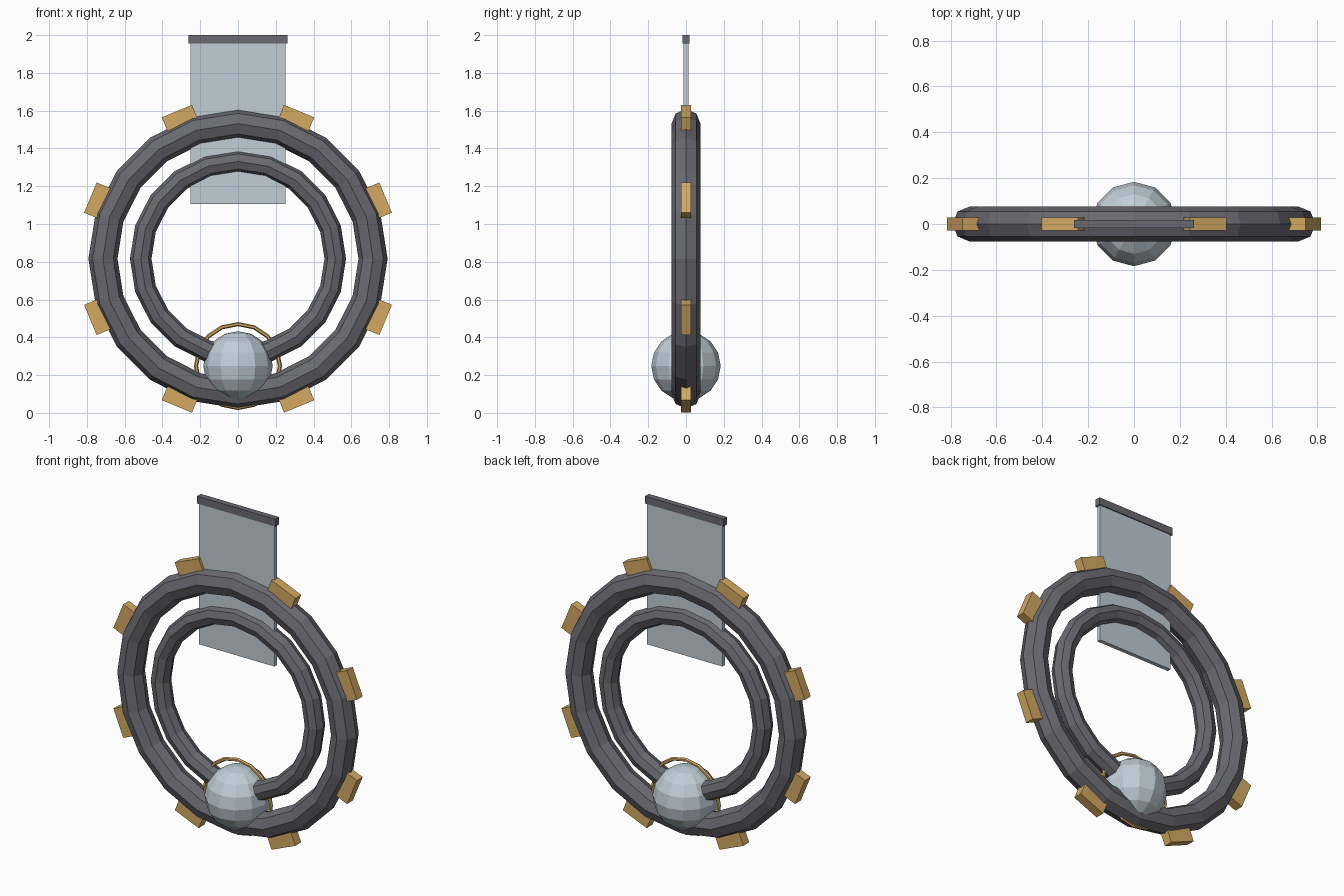
import bpy
import math

if "Cube" in bpy.data.objects:
    bpy.data.objects.remove(bpy.data.objects["Cube"])

CENTRE_Z = 0.816   # shared centre of the two big rings
BALL_Z = 0.248     # centre of the ball and its thin band


def material(name, rgb):
    mat = bpy.data.materials.new(name)
    mat.diffuse_color = (*rgb, 1.0)
    mat.use_nodes = True
    mat.node_tree.nodes["Principled BSDF"].inputs["Base Color"].default_value = mat.diffuse_color
    return mat


dark_metal = material("dark_metal", (0.142, 0.142, 0.165))
gold = material("gold", (0.65, 0.395, 0.12))
pale_glass = material("pale_glass", (0.53, 0.61, 0.675))


def finish(name, mat):
    obj = bpy.context.object
    obj.name = name
    obj.data.materials.append(mat)
    return obj


def ring(name, z, major, minor, segments, sides, mat):
    bpy.ops.mesh.primitive_torus_add(
        location=(0, 0, z), rotation=(math.pi / 2, 0, 0),
        major_radius=major, minor_radius=minor,
        major_segments=segments, minor_segments=sides)
    return finish(name, mat)


def box(name, location, size, mat, turn=0.0):
    bpy.ops.mesh.primitive_cube_add(size=1, location=location, rotation=(0, turn, 0))
    bpy.context.object.scale = size
    return finish(name, mat)


# Two concentric upright rings
ring("outer_ring", CENTRE_Z, 0.715, 0.077, 20, 8, dark_metal)
ring("inner_ring", CENTRE_Z, 0.515, 0.057, 20, 8, dark_metal)

# Faceted ball at the bottom with a thin gold band around it
bpy.ops.mesh.primitive_uv_sphere_add(segments=12, ring_count=8, radius=0.184,
                                     location=(0, 0, BALL_Z))
finish("ball", pale_glass)
ring("ball_band", BALL_Z, 0.222, 0.011, 16, 6, gold)

# Eight gold blocks around the rim
for i in range(8):
    a = math.radians(22.5 + 45 * i)
    r = 0.806
    box(f"rim_block_{i + 1}", (r * math.sin(a), 0, CENTRE_Z + r * math.cos(a)),
        (0.173, 0.055, 0.08), gold, a)

# Hanging panel and the bar along its top
box("panel", (0, 0, 1.535), (0.504, 0.024, 0.86), pale_glass)
box("top_bar", (0, 0, 1.978), (0.524, 0.036, 0.044), dark_metal)
